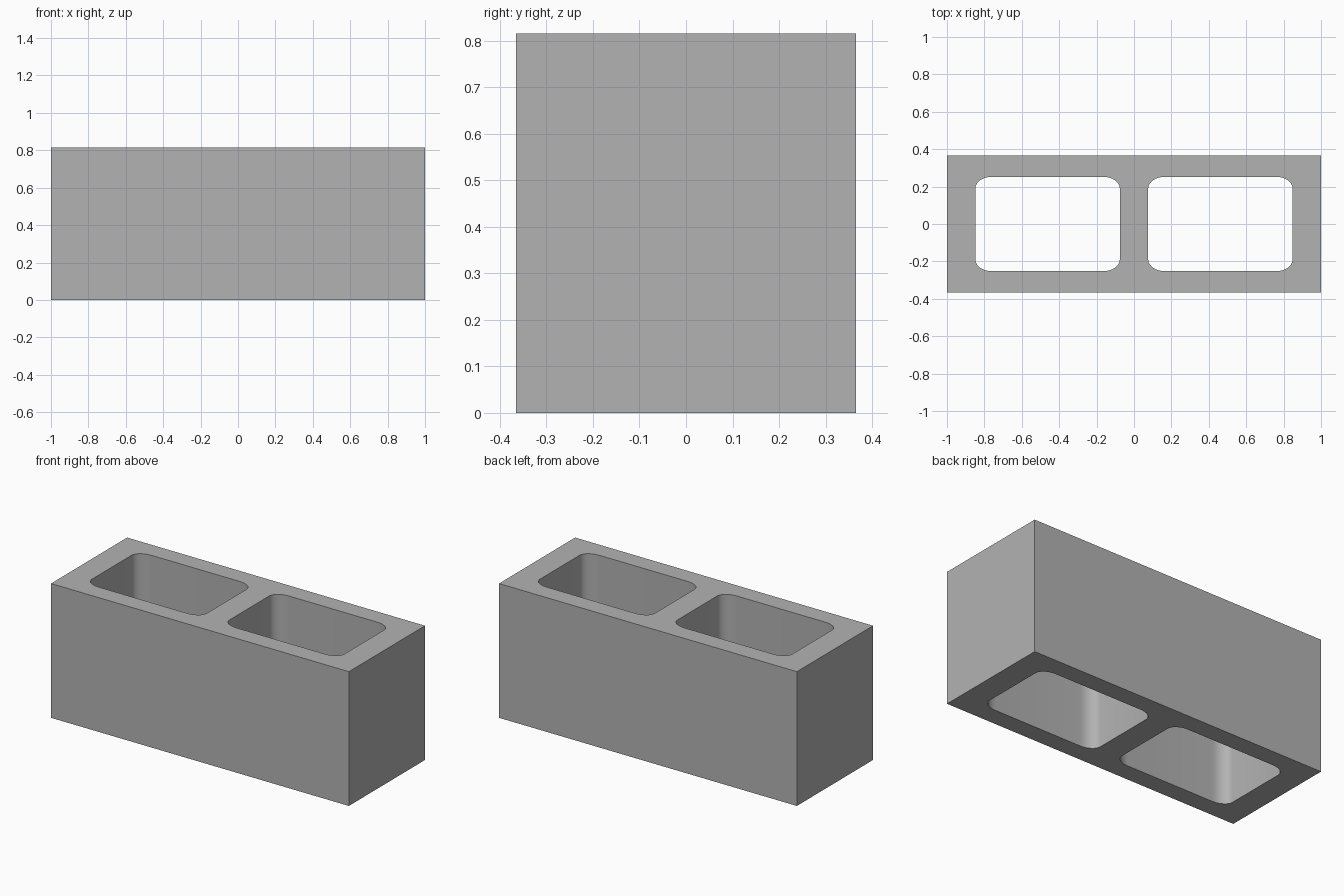
import bpy
import bmesh
from math import cos, sin, pi, radians

LENGTH, DEPTH, HEIGHT = 2.0, 0.73, 0.815
HOLE_X, HOLE_W, HOLE_D = 0.462, 0.772, 0.505
ROUND_X, ROUND_Y = 0.09, 0.062
STEPS = 8

cube = bpy.data.objects.get("Cube")
if cube:
    bpy.data.objects.remove(cube, do_unlink=True)

# Plain concrete colour
concrete = bpy.data.materials.new("concrete_grey")
concrete.use_nodes = True
grey = (0.45, 0.45, 0.45, 1.0)
concrete.diffuse_color = grey
concrete.node_tree.nodes["Principled BSDF"].inputs["Base Color"].default_value = grey


def rounded_rectangle(cx, width, depth):
    """Outline with softly rounded corners, counter-clockwise."""
    points = []
    for i, (sx, sy) in enumerate([(1, 1), (-1, 1), (-1, -1), (1, -1)]):
        for step in range(STEPS + 1):
            a = (i + step / STEPS) * pi / 2
            points.append((cx + sx * (width / 2 - ROUND_X) + ROUND_X * cos(a),
                           sy * (depth / 2 - ROUND_Y) + ROUND_Y * sin(a)))
    return points


def add_loop(bm, points):
    verts = [bm.verts.new((x, y, 0)) for x, y in points]
    return [bm.edges.new((v, verts[i - 1])) for i, v in enumerate(verts)]


# Block section: rectangle with two cores, filled then extruded upward
bm = bmesh.new()
x, y = LENGTH / 2, DEPTH / 2
edges = add_loop(bm, [(-x, -y), (x, -y), (x, y), (-x, y)])
for side in (-1, 1):
    edges += add_loop(bm, rounded_rectangle(side * HOLE_X, HOLE_W, HOLE_D))
bmesh.ops.triangle_fill(bm, edges=edges, use_beauty=True, use_dissolve=False)
result = bmesh.ops.extrude_face_region(bm, geom=bm.faces[:], use_keep_orig=True)
top = [g for g in result["geom"] if isinstance(g, bmesh.types.BMVert)]
bmesh.ops.translate(bm, verts=top, vec=(0, 0, HEIGHT))
bmesh.ops.recalc_face_normals(bm, faces=bm.faces[:])

mesh = bpy.data.meshes.new("hollow_block")
bm.to_mesh(mesh)
bm.free()
mesh.materials.append(concrete)
block = bpy.data.objects.new("hollow_block", mesh)
bpy.context.collection.objects.link(block)

# Smooth core corners, crisp block edges
bpy.ops.object.select_all(action="DESELECT")
block.select_set(True)
bpy.context.view_layer.objects.active = block
bpy.ops.object.shade_smooth_by_angle(angle=radians(30))
